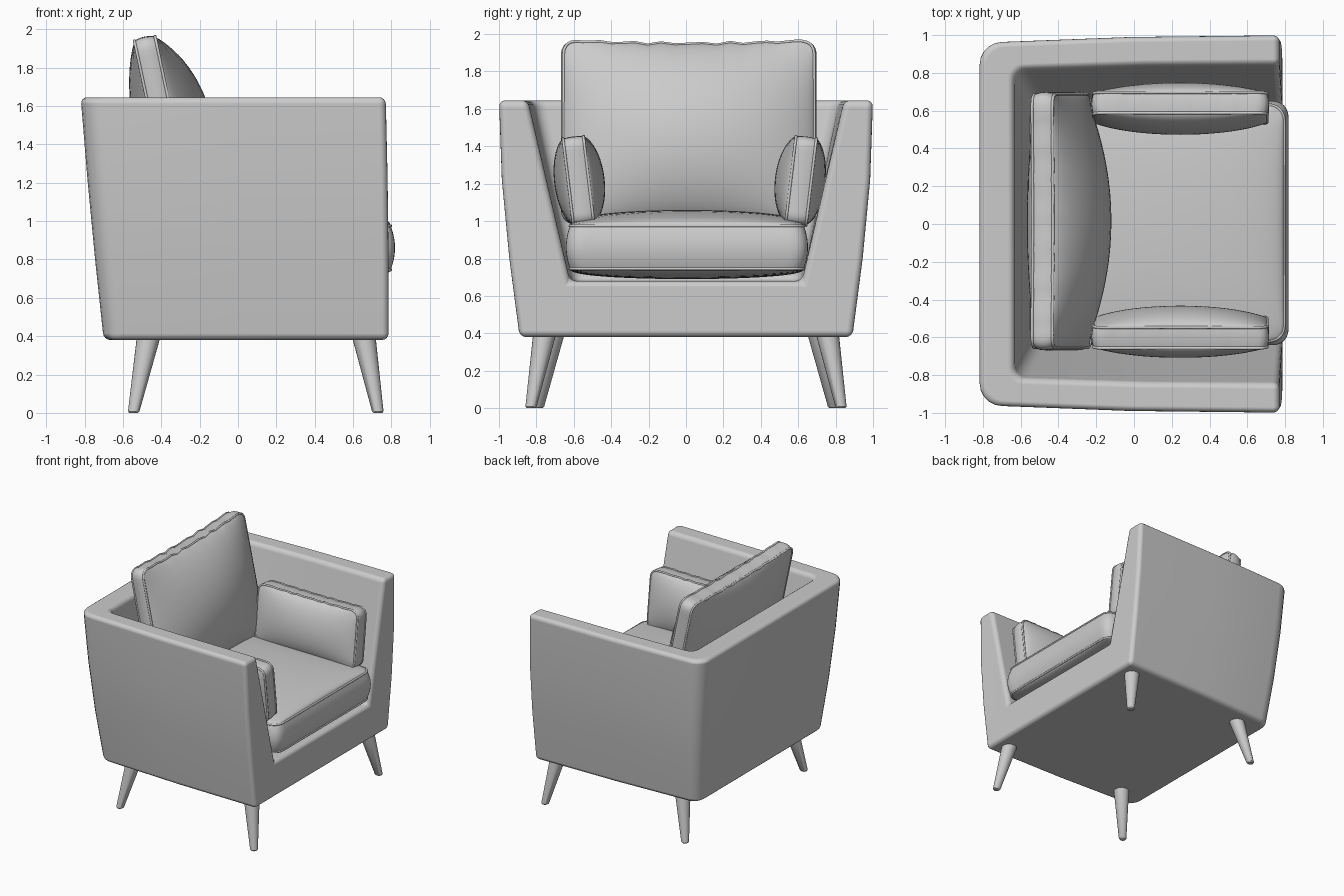
import bpy, bmesh, math
from mathutils import Vector

if "Cube" in bpy.data.objects:
    bpy.data.objects.remove(bpy.data.objects["Cube"])


def link(name, data):
    ob = bpy.data.objects.new(name, data)
    bpy.context.collection.objects.link(ob)
    return ob


def finish(name, bm):
    bmesh.ops.recalc_face_normals(bm, faces=bm.faces)
    me = bpy.data.meshes.new(name)
    bm.to_mesh(me)
    bm.free()
    for p in me.polygons:
        p.use_smooth = True
    return link(name, me)


# Shell: one wrap-around skin lofted up the outside and down the inside
def u_loop(xf, xb, yf, yb, r, z, n=5):
    half = [(xf, yf), ((xf + xb) / 2, yf * 0.6 + yb * 0.4 + 0.005)]
    for i in range(n + 1):
        a = math.pi / 2 * (1 + i / n)
        half.append((xb + r + r * math.cos(a), yb - r + r * math.sin(a)))
    return [(x, -y, z) for x, y in half] + [(x, y, z) for x, y in reversed(half)]


levels = [
    u_loop(0.785, -0.70, 0.89, 0.85, 0.10, 0.38),
    u_loop(0.785, -0.745, 0.945, 0.91, 0.11, 0.80),
    u_loop(0.78, -0.785, 0.985, 0.95, 0.12, 1.22),
    u_loop(0.77, -0.82, 1.00, 0.965, 0.12, 1.645),
    u_loop(0.77, -0.635, 0.845, 0.82, 0.07, 1.645),
    u_loop(0.785, -0.52, 0.62, 0.61, 0.07, 0.68),
]
bm = bmesh.new()
rings = [[bm.verts.new(c) for c in lv] for lv in levels]
for a, b in zip(rings, rings[1:]):
    for i in range(len(a) - 1):
        bm.faces.new((a[i], a[i + 1], b[i + 1], b[i]))
bm.faces.new(rings[0])
bm.faces.new(rings[-1])
for end in (0, -1):
    bm.faces.new([r[end] for r in rings])
bm.faces.new((rings[0][0], rings[-1][0], rings[-1][-1], rings[0][-1]))
shell = finish("armchair_shell", bm)
bev = shell.modifiers.new("soft_edges", 'BEVEL')
bev.width, bev.segments = 0.035, 4
bev.limit_method, bev.angle_limit = 'ANGLE', math.radians(35)
bev.use_clamp_overlap = False
bev.harden_normals = True


# Cushions: a gridded box with rounded corners, crowned faces and piped seams
def cushion(name, center, U, V, a, b, edge, front, back, r, power,
            side=0.02, pinch=0.0, wrinkle=0.0):
    U, V, C = Vector(U).normalized(), Vector(V).normalized(), Vector(center)
    W = U.cross(V)

    def place(u, v, w):
        u, v = math.sin(u * math.pi / 2), math.sin(v * math.pi / 2)
        px, py = u * a, v * b
        cx = max(-(a - r), min(a - r, px))
        cy = max(-(b - r), min(b - r, py))
        dx, dy = px - cx, py - cy
        d = math.hypot(dx, dy)
        if d > 1e-9:
            k = max(abs(dx), abs(dy)) / d
            px, py = cx + dx * k, cy + dy * k
        bulge = 1 + side * (1 - w * w)
        px *= bulge
        py *= bulge * (1 - pinch * (1 - u * u))
        py += wrinkle * math.sin(u * 24) * (1 - u * u) * max(0, v) ** 6
        crown = max(0, (1 - u * u) * (1 - v * v)) ** power
        h = w * edge
        if w > 0.999:
            h += front * crown
        elif w < -0.999:
            h -= back * crown
        return C + U * px + V * py + W * h

    bm = bmesh.new()
    bmesh.ops.create_cube(bm, size=2)
    bmesh.ops.subdivide_edges(bm, edges=bm.edges[:], cuts=27, use_grid_fill=True)
    for v in bm.verts:
        v.co = place(*v.co)
    finish(name, bm)

    # Piping along both seams
    cu = bpy.data.curves.new(name + "_piping", 'CURVE')
    cu.dimensions = '3D'
    cu.bevel_depth, cu.bevel_resolution = 0.008, 2
    n = 28
    t = [-1 + 2 * i / n for i in range(n)]
    rim = ([(s, -1) for s in t] + [(1, s) for s in t]
           + [(-s, 1) for s in t] + [(-1, -s) for s in t])
    for w in (-1, 1):
        sp = cu.splines.new('POLY')
        sp.points.add(len(rim) - 1)
        for p, (u, v) in zip(sp.points, rim):
            p.co = (*place(u, v, w), 1)
        sp.use_cyclic_u = True
    link(name + "_piping", cu)


cushion("seat_cushion", (0.13, 0.005, 0.86), (1, 0, 0), (0, 1, 0),
        0.665, 0.625, 0.115, 0.085, 0.055, 0.08, 0.4, side=0.035)
tilt = math.radians(12)
cushion("back_cushion", (-0.385, 0.015, 1.475), (0, 1, 0),
        (-math.sin(tilt), 0, math.cos(tilt)),
        0.67, 0.49, 0.055, 0.20, 0.10, 0.07, 0.75, pinch=0.04, wrinkle=0.008)
for s, side_name in ((-1, "left"), (1, "right")):
    cushion(side_name + "_arm_pillow", (0.245, 0.02 + s * 0.595, 1.215),
            (s, 0, 0), (0, s * 0.12, 1),
            0.46, 0.235, 0.055, 0.085, 0.075, 0.06, 0.6, pinch=0.03, wrinkle=0.004)


# Legs: splayed tapered pegs with a softened foot
def leg(name, foot, top):
    foot, top = Vector(foot), Vector(top)
    bm = bmesh.new()
    prof = [(0.0, 0.022), (0.02, 0.03), (1.0, 0.062)]
    n = 24
    rings = []
    for t, rad in prof:
        c = foot.lerp(top, t)
        rings.append([bm.verts.new((c.x + rad * math.cos(i * math.tau / n),
                                    c.y + rad * math.sin(i * math.tau / n), c.z))
                      for i in range(n)])
    for a, b in zip(rings, rings[1:]):
        for i in range(n):
            j = (i + 1) % n
            bm.faces.new((a[i], a[j], b[j], b[i]))
    bm.faces.new(rings[0])
    bm.faces.new(rings[-1])
    ob = finish(name, bm)
    ob.data.set_sharp_from_angle(angle=math.radians(40))


for s, side_name in ((-1, "left"), (1, "right")):
    leg("front_leg_" + side_name, (0.73, s * 0.83, 0), (0.655, s * 0.755, 0.40))
    leg("back_leg_" + side_name, (-0.545, s * 0.79, 0), (-0.465, s * 0.71, 0.40))
